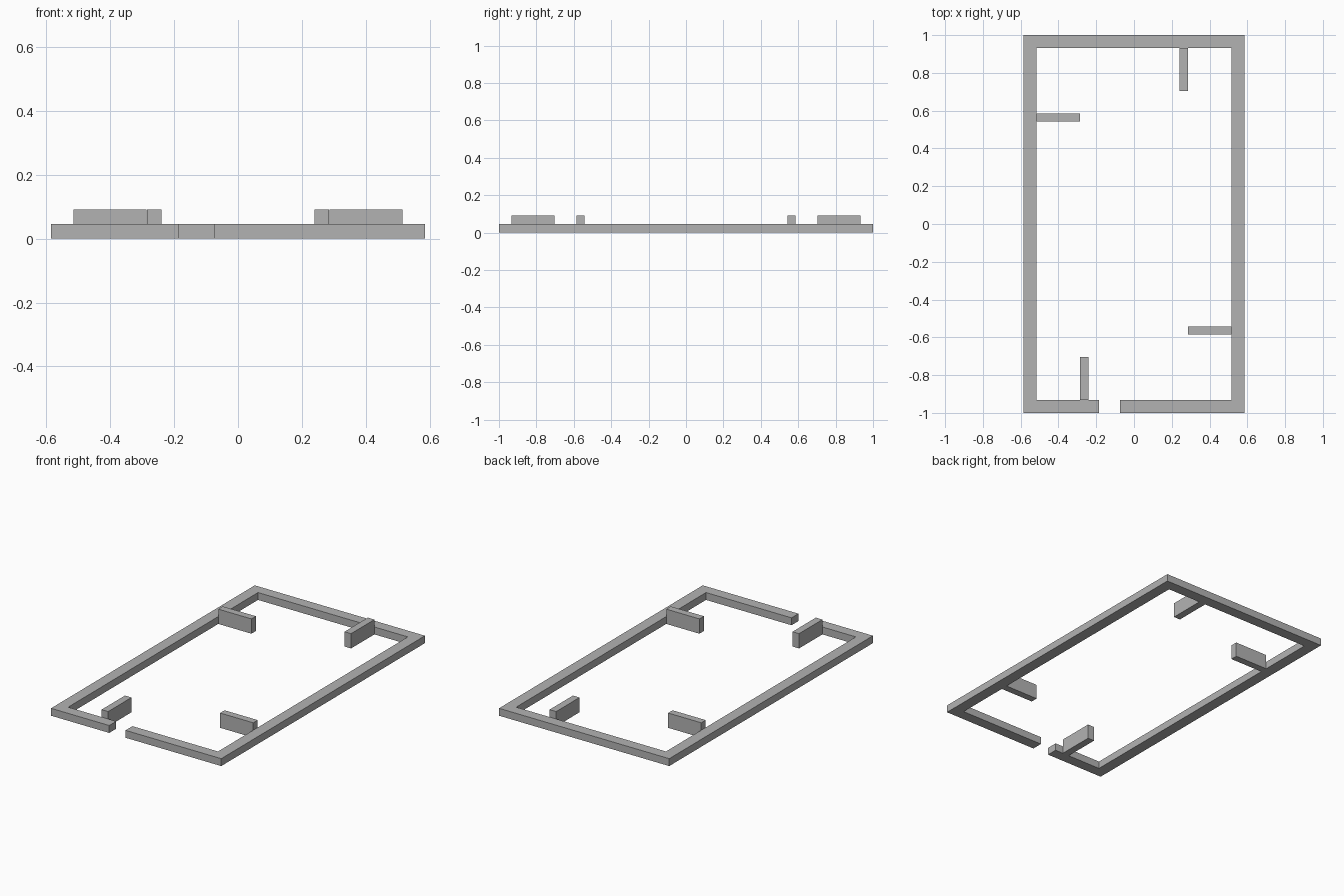
import bpy
import bmesh

cube = bpy.data.objects.get("Cube")
if cube:
    bpy.data.objects.remove(cube, do_unlink=True)

HALF_X, HALF_Y = 0.585, 1.0       # outer frame
IN_X, IN_Y = 0.515, 0.932         # inner frame
GAP_L, GAP_R = -0.185, -0.073     # opening in the front rail
FRAME_H, TAB_H = 0.046, 0.092

grey = bpy.data.materials.new("light grey")
grey.use_nodes = True
colour = (0.45, 0.45, 0.45, 1)
grey.diffuse_color = colour
grey.node_tree.nodes["Principled BSDF"].inputs["Base Color"].default_value = colour


def prism(name, outline, height):
    """Extrude a flat outline upward from the ground."""
    bm = bmesh.new()
    base = bm.faces.new([bm.verts.new((x, y, 0)) for x, y in outline])
    top = bmesh.ops.extrude_face_region(bm, geom=[base], use_keep_orig=True)
    verts = [v for v in top["geom"] if isinstance(v, bmesh.types.BMVert)]
    bmesh.ops.translate(bm, verts=verts, vec=(0, 0, height))
    bmesh.ops.recalc_face_normals(bm, faces=bm.faces)
    mesh = bpy.data.meshes.new(name)
    bm.to_mesh(mesh)
    bm.free()
    mesh.materials.append(grey)
    obj = bpy.data.objects.new(name, mesh)
    bpy.context.collection.objects.link(obj)
    return obj


def block(name, x0, x1, y0, y1, height):
    return prism(name, [(x0, y0), (x1, y0), (x1, y1), (x0, y1)], height)


# Rectangular frame, open at the front
prism("frame", [
    (GAP_R, -HALF_Y), (HALF_X, -HALF_Y), (HALF_X, HALF_Y), (-HALF_X, HALF_Y),
    (-HALF_X, -HALF_Y), (GAP_L, -HALF_Y), (GAP_L, -IN_Y), (-IN_X, -IN_Y),
    (-IN_X, IN_Y), (IN_X, IN_Y), (IN_X, -IN_Y), (GAP_R, -IN_Y),
], FRAME_H)

# Taller tabs reaching inward, repeated by a half turn
for s, end, side in ((1, "back", "right"), (-1, "front", "left")):
    block(f"{end}_tab", s * 0.24, s * 0.285, s * 0.703, s * IN_Y, TAB_H)
    block(f"{side}_tab", s * -IN_X, s * -0.287, s * 0.542, s * 0.586, TAB_H)
